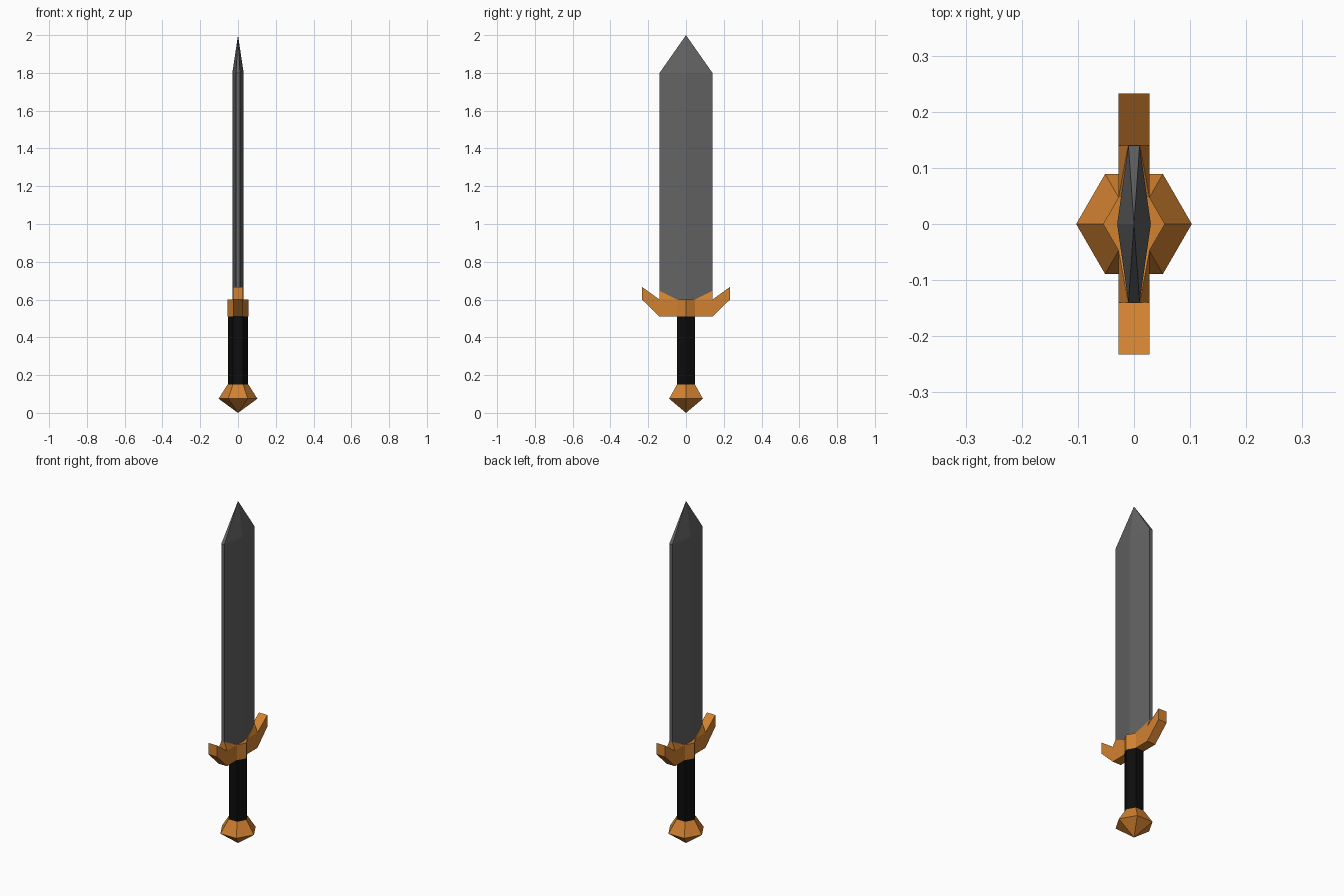
import bpy, bmesh, math

if "Cube" in bpy.data.objects:
    bpy.data.objects.remove(bpy.data.objects["Cube"])


def material(name, color):
    m = bpy.data.materials.new(name)
    m.diffuse_color = (*color, 1)
    m.use_nodes = True
    m.node_tree.nodes["Principled BSDF"].inputs["Base Color"].default_value = m.diffuse_color
    return m


ORANGE = material("bronze orange", (0.64, 0.22, 0.03))
STEEL = material("dark steel", (0.125, 0.125, 0.125))
BLACK = material("black leather", (0.004, 0.004, 0.004))


def finish(name, bm, mat):
    bmesh.ops.recalc_face_normals(bm, faces=bm.faces)
    me = bpy.data.meshes.new(name)
    bm.to_mesh(me)
    bm.free()
    me.materials.append(mat)
    ob = bpy.data.objects.new(name, me)
    bpy.context.collection.objects.link(ob)
    return ob


def hexagon(r, z):
    return [(r * math.cos(i * math.pi / 3), r * math.sin(i * math.pi / 3), z) for i in range(6)]


def loft(name, rings, mat, tip=None):
    """Skin equal-sized rings; the open end is capped or drawn to a tip."""
    bm = bmesh.new()
    loops = [[bm.verts.new(p) for p in ring] for ring in rings]
    n = len(loops[0])
    for a, b in zip(loops, loops[1:]):
        for i in range(n):
            j = (i + 1) % n
            bm.faces.new((a[i], a[j], b[j], b[i]))
    bm.faces.new(loops[0])
    if tip:
        t = bm.verts.new(tip)
        for i in range(n):
            bm.faces.new((loops[-1][i], loops[-1][(i + 1) % n], t))
    else:
        bm.faces.new(loops[-1])
    return finish(name, bm, mat)


# Hexagonal pommel, grip and guard centre
loft("pommel", [hexagon(0.055, 0.15), hexagon(0.103, 0.075)], ORANGE, (0, 0, 0))
loft("grip", [hexagon(0.054, 0.15), hexagon(0.054, 0.51)], BLACK)
loft("guard_center", [hexagon(0.055, 0.51), hexagon(0.055, 0.60)], ORANGE)

# Blade with narrow flat edges and a raised centre ridge
section = [(0.03, 0), (0.01, 0.14), (-0.01, 0.14), (-0.03, 0), (-0.01, -0.14), (0.01, -0.14)]
loft("blade", [[(x, y, z) for x, y in section] for z in (0.58, 1.8)], STEEL, (0, 0, 2))

# Upswept guard arms, and wedges hugging the blade edges
HW = 0.0275
arm = [(0.0476, 0.51), (0.14, 0.51), (0.233, 0.60), (0.233, 0.667), (0.14, 0.60), (0.0476, 0.60)]
for side, s in (("right", 1), ("left", -1)):
    loft("guard_arm_" + side, [[(x, s * y, z) for y, z in arm] for x in (-HW, HW)], ORANGE)
    bm = bmesh.new()
    for x in (-HW, HW):
        for p in ((x, s * 0.0476, 0.60), (x, s * 0.14, 0.60), (x * 0.37, s * 0.1405, 0.647)):
            bm.verts.new(p)
    bmesh.ops.convex_hull(bm, input=bm.verts)
    finish("guard_wedge_" + side, bm, ORANGE)
